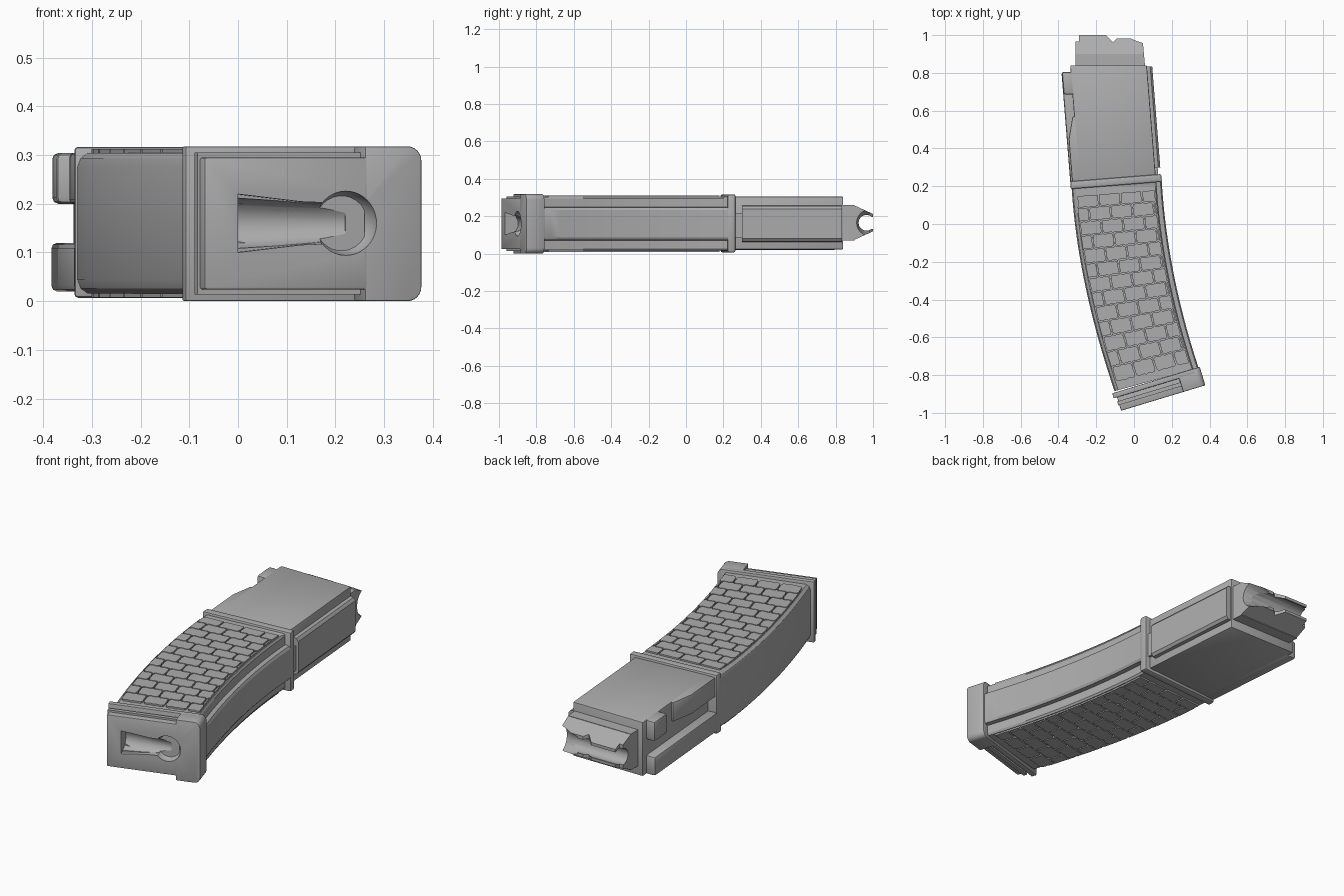
import bpy, bmesh, math
from mathutils import Vector

if "Cube" in bpy.data.objects:
    bpy.data.objects.remove(bpy.data.objects["Cube"])

GREY = (0.42, 0.42, 0.42, 1)
mat = bpy.data.materials.new("matte grey")
mat.use_nodes = True
mat.diffuse_color = GREY
bsdf = mat.node_tree.nodes["Principled BSDF"]
bsdf.inputs["Base Color"].default_value = GREY
bsdf.inputs["Roughness"].default_value = 0.6


def activate(ob):
    bpy.ops.object.select_all(action="DESELECT")
    ob.select_set(True)
    bpy.context.view_layer.objects.active = ob


def finish(name, bm, bevel=0):
    bmesh.ops.recalc_face_normals(bm, faces=bm.faces)
    me = bpy.data.meshes.new(name)
    bm.to_mesh(me)
    bm.free()
    me.materials.append(mat)
    ob = bpy.data.objects.new(name, me)
    bpy.context.collection.objects.link(ob)
    activate(ob)
    if bevel:
        mod = ob.modifiers.new("Bevel", "BEVEL")
        mod.width, mod.segments = bevel, 2
        bpy.ops.object.modifier_apply(modifier=mod.name)
    bpy.ops.object.shade_smooth_by_angle(angle=math.radians(30))
    return ob


def add_loft(bm, rings):
    loops = [[bm.verts.new(p) for p in ring] for ring in rings]
    for a, b in zip(loops, loops[1:]):
        for i in range(len(a)):
            j = (i + 1) % len(a)
            bm.faces.new((a[i], a[j], b[j], b[i]))
    bm.faces.new(loops[0])
    bm.faces.new(loops[-1])


def loft(name, rings, bevel=0):
    bm = bmesh.new()
    add_loft(bm, rings)
    return finish(name, bm, bevel)


def cut(targets, cutter):
    cutter.hide_render = True
    for ob in targets:
        activate(ob)
        mod = ob.modifiers.new("Cut", "BOOLEAN")
        mod.operation, mod.solver, mod.object = "DIFFERENCE", "EXACT", cutter
        bpy.ops.object.modifier_apply(modifier=mod.name)
    bpy.data.objects.remove(cutter)


def rect(a0, a1, b0, b1):
    return [(a0, b0), (a1, b0), (a1, b1), (a0, b1)]


def circle(a, b, r, n=32):
    return [(a + r * math.cos(math.tau * i / n), b + r * math.sin(math.tau * i / n))
            for i in range(n)]


# Curved lower body: s runs along it, t runs across it
def bezier(s, a, b, c):
    return Vector(a) * (1 - s) ** 2 + Vector(b) * 2 * s * (1 - s) + Vector(c) * s * s


def curved(s, t, z):
    left = bezier(s, (-.33, .19), (-.299, -.308), (-.103, -.885))
    right = bezier(s, (.147, .225), (.176, -.258), (.342, -.762))
    p = left.lerp(right, t)
    return Vector((p.x, p.y, z))


def sweep(name, section, steps=24):
    return loft(name, [[curved(i / steps, t, z) for t, z in section]
                       for i in range(steps + 1)])


sweep("lower_body", [(0, .045), (.015, .026), (.045, .016), (.925, .016), (.94, .026),
                     (.94, .294), (.925, .304), (.045, .304), (.015, .294), (0, .275)])
sweep("lower_rib", [(.9, .068), (.985, .074), (1, .086), (1, .234), (.985, .246), (.9, .252)])


# Raised interlocking grip tiles on both broad faces
def tile_outline(half_t, half_s, n=10):
    quarter = []
    for i in range(n):
        k = i / n
        bulge = .2 * math.sin(math.tau * k)
        quarter.append((half_t * (1 - k + bulge), half_s * (k + bulge)))
    pts = []
    for sx, sy, rev in ((1, 1, 0), (-1, 1, 1), (-1, -1, 0), (1, -1, 1)):
        q = quarter + [(0, half_s)]
        q = [(sx * x, sy * y) for x, y in (q[::-1] if rev else q)]
        pts += q[:-1]
    return pts


def clamp(v, lo, hi):
    return max(lo, min(hi, v))


def grip_tiles(name, z0, z1):
    bm = bmesh.new()
    cols, rows = 3.5, 14
    ht, hs = .42 / cols, 1 / rows
    shape = tile_outline(ht * .93, hs * .93)
    for r in range(rows + 1):
        for c in range(5):
            ct, cs = .05 + ht * (2 * c + r % 2), r * hs
            pts = []
            for t, s in shape:
                p = (clamp(ct + t, .05, .915), clamp(cs + s, .045, .965))
                if not pts or (Vector(p) - Vector(pts[-1])).length > 1e-4:
                    pts.append(p)
            if (Vector(pts[0]) - Vector(pts[-1])).length < 1e-4:
                pts.pop()
            area = sum(a[0] * b[1] - b[0] * a[1] for a, b in zip(pts, pts[1:] + pts[:1]))
            if len(pts) > 3 and abs(area) > .002:
                add_loft(bm, [[curved(s, t, z) for t, s in pts] for z in (z0, z1)])
    return finish(name, bm)


grip_tiles("upper_face_tiles", .3, .312)
grip_tiles("lower_face_tiles", .02, .008)

# Collar between the two sections
loft("collar", [[Vector((x, y + .08 * (x + .335), z)) for x, z in
                 rect(-.336, .148 - k, .007, .317)]
                for y, k in ((.185, 0), (.226, .004))], .008)


# Straight upper section, leaning slightly towards -x
def lean(a, y, z):
    return Vector((a - .08 * (y - .84), y, z))


def upper_prism(name, section, y0, y1, bevel=0):
    return loft(name, [[lean(a, y, z) for a, z in section] for y in (y0, y1)], bevel)


upper_prism("upper_body", rect(-.338, .068, .022, .305), .2, .84, .006)
upper_prism("upper_rib", [(.05, .06), (.085, .066), (.096, .08), (.096, .24),
                          (.085, .254), (.05, .26)], .3, .835)
upper_prism("rib_neck", rect(.05, .082, .085, .215), .22, .31)
upper_prism("lower_guide_bar", rect(-.387, -.32, .02, .12), .2, .805, .012)
upper_prism("catch_block", rect(-.385, -.32, .2, .304), .685, .805, .012)

# Upper guide bar with a tapered start
bar = [(-.377, .2), (-.377, .45), (-.347, .57), (-.32, .57), (-.32, .2)]
loft("upper_guide_bar", [[lean(a, y, z) for a, y in bar] for z in (.2, .304)], .008)

# Feed lips: notched outline, sloped faces, open channel
outline = [(-.31, .82), (-.31, .965), (-.29, .965), (-.29, 1), (-.15, 1), (-.112, .962),
           (-.09, .982), (.045, .982), (.06, .82)]
lips = loft("feed_lips", [[Vector((x, y, z)) for x, y in outline] for z in (.07, .26)])
for slope in ([(.9, .258), (1.02, .203), (1.02, .3), (.9, .3)],
              [(.9, .074), (1.02, .128), (1.02, .03), (.9, .03)]):
    cut([lips], loft("slope_cutter", [[Vector((x, y, z)) for y, z in slope]
                                      for x in (-.4, .2)]))
channel = circle(.965, .165, .042)
cut([lips], loft("channel_cutter", [[Vector((x, y, z)) for y, z in channel]
                                    for x in (-.4, .2)]))
cut([lips], loft("slot_cutter", [[Vector((x, y, z)) for y, z in rect(.96, 1.1, .133, .197)]
                                 for x in (-.4, .2)]))
cut([lips], loft("scoop_cutter", [[Vector((x, y, z)) for y, z in circle(.985, .165, r)]
                                  for x, r in ((-.06, .045), (.1, .085))]))
activate(lips)
bpy.ops.object.shade_smooth_by_angle(angle=math.radians(30))

# Base plate, tilted: u along the plate, v outwards
TILT = math.radians(16.8)


def base(u, v, z):
    return Vector((-.114 + u * math.cos(TILT) + v * math.sin(TILT),
                   -.9 + u * math.sin(TILT) - v * math.cos(TILT), z))


def base_prism(name, section, v0, v1, bevel=0):
    return loft(name, [[base(u, v, z) for u, z in section] for v in (v0, v1)], bevel)


def rounded_end(u0, u1, z0, z1, r, n=6):
    pts = [(u0, z0)]
    for cz, start in ((z0 + r, -90), (z1 - r, 0)):
        for i in range(n + 1):
            a = math.radians(start + 90 * i / n)
            pts.append((u1 - r + r * math.cos(a), cz + r * math.sin(a)))
    return pts + [(u0, z1)]


base_prism("base_flange", rounded_end(0, .478, 0, .318, .03), -.004, .024, .004)
heel = base_prism("base_heel", rounded_end(.362, .484, 0, .318, .03), -.004, .098, .004)
slide = base_prism("base_slide", rect(.018, .37, .024, .295), .02, .098, .005)
base_prism("slide_rail", rect(.012, .37, .014, .305), .045, .066)

# Keyhole recess: round end, tapering trough and flared inner end
bm = bmesh.new()
bmesh.ops.create_uvsphere(bm, u_segments=32, v_segments=20, radius=.066)
bmesh.ops.translate(bm, verts=bm.verts, vec=base(.321, .1, .16))
cut([heel, slide], finish("round_cutter", bm))
rail = bpy.data.objects["slide_rail"]
cut([slide, rail], loft("trough_cutter", [[base(u, v + dv, z) for dv, z in circle(0, .16, r)]
                                          for u, v, r in ((.089, .075, .052), (.33, .1, .04))]))
flare = [[base(u, v, z) for u, v in ((.089, .11), (.089, .035), (.27, .11))]
         for z in (.12, .2)]
cut([slide, rail], loft("inner_cutter", flare))
cut([slide, rail], loft("flare_cutter", [[base(u, v, .16 + z) for v, z in rect(.075, .12, -h, h)]
                                         for u, h in ((.089, .06), (.28, .038))]))
for ob in (heel, slide, rail):
    activate(ob)
    bpy.ops.object.shade_smooth_by_angle(angle=math.radians(30))
